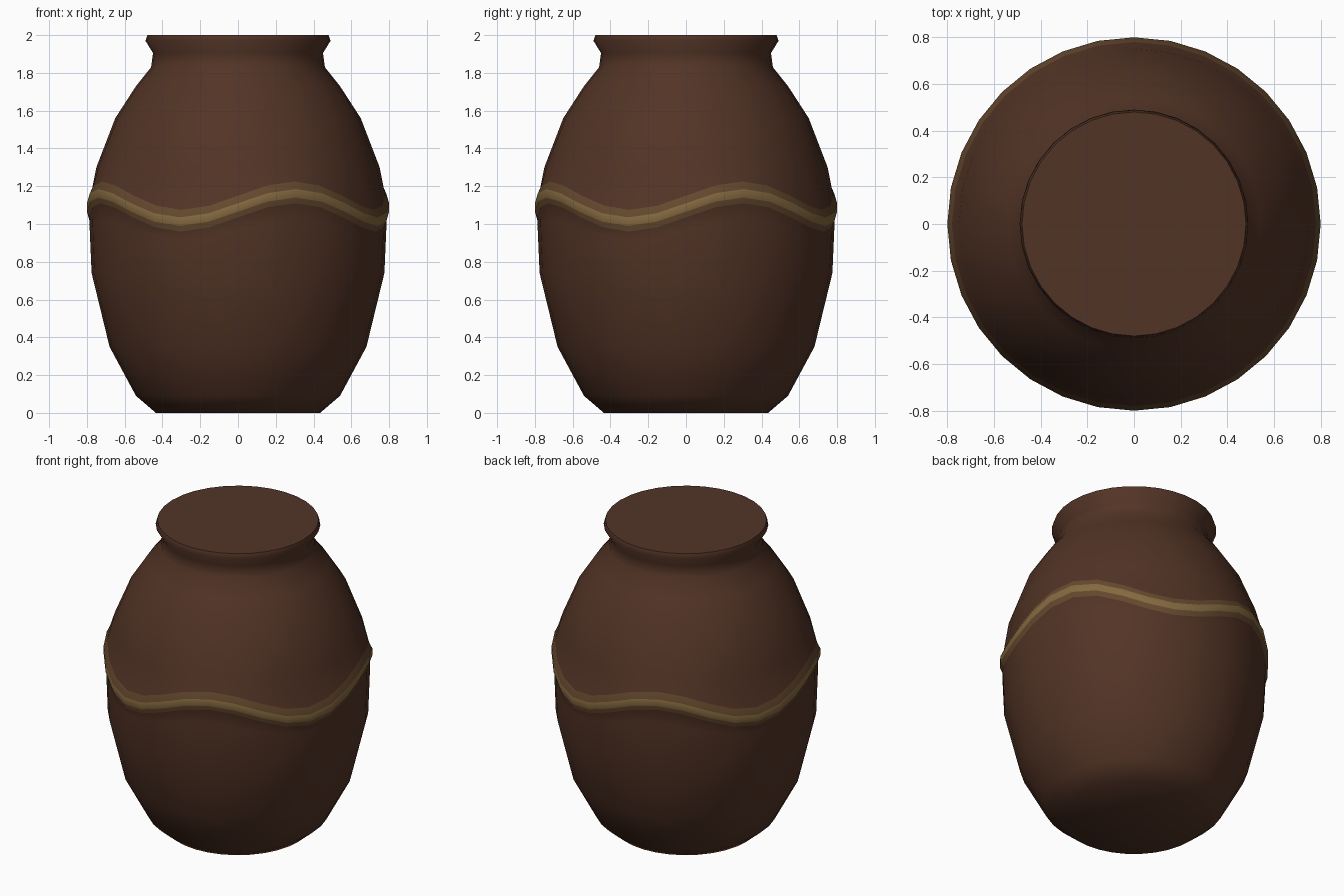
import bpy, bmesh, math

if "Cube" in bpy.data.objects:
    bpy.data.objects.remove(bpy.data.objects["Cube"])

SIDES = 32


def material(name, rgb):
    m = bpy.data.materials.new(name)
    m.diffuse_color = (*rgb, 1)
    m.use_nodes = True
    m.node_tree.nodes["Principled BSDF"].inputs["Base Color"].default_value = m.diffuse_color
    return m


# Profile rows: radius, height, how strongly the row follows the wave
rows = [
    (0.435, 0.00, 0), (0.54, 0.09, 0), (0.68, 0.35, 0), (0.775, 0.74, 0),
    (0.785, 0.97, 0.7),
    (0.787, 1.035, 1), (0.800, 1.065, 1), (0.800, 1.11, 1), (0.780, 1.15, 1),
    (0.750, 1.30, 0.25), (0.65, 1.56, 0), (0.54, 1.73, 0), (0.46, 1.83, 0),
    (0.45, 1.905, 0), (0.49, 1.97, 0), (0.48, 2.00, 0),
]

# Jar body: lathed rings, with the ridge rows waving four times round
bm = bmesh.new()
rings = []
for r, z, wave in rows:
    ring = []
    for i in range(SIDES):
        a = 2 * math.pi * i / SIDES
        phi = a + math.pi / 2            # measured from the front
        dz = 0.075 * wave * math.sin(4 * phi)
        ring.append(bm.verts.new((r * math.cos(a), r * math.sin(a), z + dz)))
    rings.append(ring)

# Ridge in gold, with blended strips on either side
band = {5: 1, 6: 2, 7: 1}
for k in range(len(rings) - 1):
    lo, hi = rings[k], rings[k + 1]
    for i in range(SIDES):
        j = (i + 1) % SIDES
        f = bm.faces.new((lo[i], lo[j], hi[j], hi[i]))
        f.material_index = band.get(k, 0)

# Closed base and flat closed top
bm.faces.new(rings[0][::-1])
bm.faces.new(rings[-1])
bmesh.ops.recalc_face_normals(bm, faces=bm.faces[:])

mesh = bpy.data.meshes.new("jar")
bm.to_mesh(mesh)
bm.free()
jar = bpy.data.objects.new("jar", mesh)
bpy.context.collection.objects.link(jar)
for m in (material("brown_glaze", (0.085, 0.034, 0.019)),
          material("ridge_blend", (0.13, 0.066, 0.027)),
          material("ridge_gold", (0.23, 0.14, 0.05))):
    mesh.materials.append(m)

bpy.context.view_layer.objects.active = jar
jar.select_set(True)
bpy.ops.object.shade_smooth_by_angle(angle=math.radians(50))
